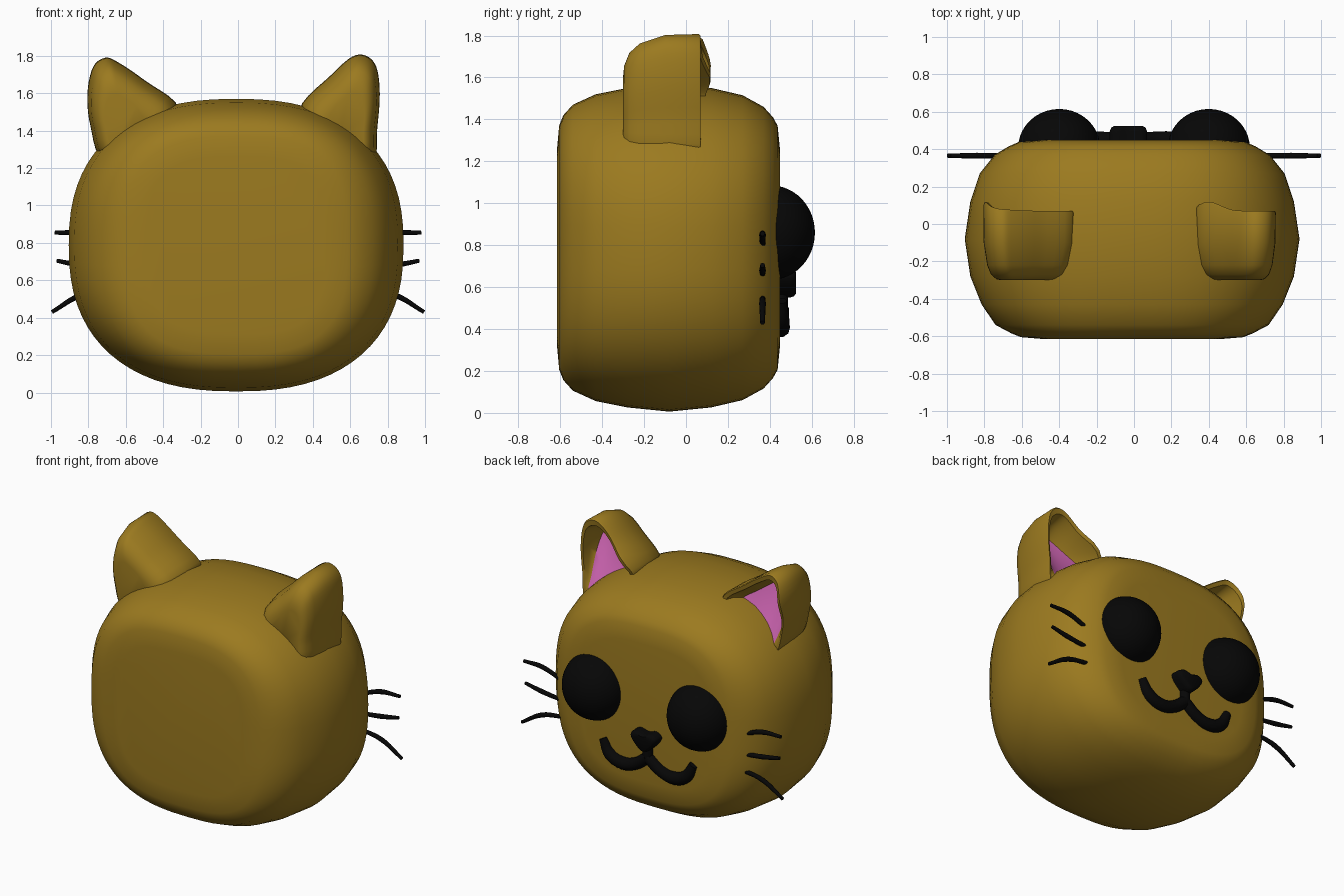
import bpy, bmesh, math
from mathutils import Vector

if "Cube" in bpy.data.objects:
    bpy.data.objects.remove(bpy.data.objects["Cube"])


def material(name, rgb):
    m = bpy.data.materials.new(name)
    m.diffuse_color = (*rgb, 1)
    m.use_nodes = True
    m.node_tree.nodes["Principled BSDF"].inputs["Base Color"].default_value = m.diffuse_color
    return m


GOLD = material("gold fur", (0.33, 0.195, 0.014))
PINK = material("pink", (0.62, 0.13, 0.45))
BLACK = material("black", (0.002, 0.002, 0.002))


def finish(ob, angle=50):
    bpy.ops.object.select_all(action='DESELECT')
    ob.select_set(True)
    bpy.context.view_layer.objects.active = ob
    bpy.ops.object.shade_smooth_by_angle(angle=math.radians(angle))


def loft(name, rings, mats, pink_from=None):
    """Skin a list of equal-length rings and cap both ends."""
    bm = bmesh.new()
    vs = [[bm.verts.new(p) for p in r] for r in rings]
    n = len(vs[0])
    bm.faces.new(vs[0])
    for k, (a, b) in enumerate(zip(vs, vs[1:])):
        for i in range(n):
            f = bm.faces.new((a[i], a[(i + 1) % n], b[(i + 1) % n], b[i]))
            if pink_from is not None and k >= pink_from:
                f.material_index = 1
    cap = bm.faces.new(vs[-1])
    if pink_from is not None:
        cap.material_index = 1
    bmesh.ops.recalc_face_normals(bm, faces=bm.faces)
    me = bpy.data.meshes.new(name)
    bm.to_mesh(me)
    bm.free()
    for m in mats:
        me.materials.append(m)
    ob = bpy.data.objects.new(name, me)
    bpy.context.collection.objects.link(ob)
    finish(ob)
    return ob


def smooth_loop(pts, steps=5):
    """Closed Catmull-Rom loop through 2D points."""
    p = [Vector(q) for q in pts]
    n, out = len(p), []
    for i in range(n):
        a, b, c, d = p[i - 1], p[i], p[(i + 1) % n], p[(i + 2) % n]
        for s in range(steps):
            t = s / steps
            out.append(0.5 * (2 * b + (c - a) * t + (2 * a - 5 * b + 4 * c - d) * t ** 2
                              + (3 * b - a - 3 * c + d) * t ** 3))
    return out


def tube(name, pts, radii, r):
    cu = bpy.data.curves.new(name, 'CURVE')
    cu.dimensions = '3D'
    cu.bevel_depth = r
    cu.bevel_resolution = 3
    cu.use_fill_caps = True
    cu.resolution_u = 6
    sp = cu.splines.new('BEZIER')
    sp.bezier_points.add(len(pts) - 1)
    for bp, co, rad in zip(sp.bezier_points, pts, radii):
        bp.co, bp.radius = co, rad
        bp.handle_left_type = bp.handle_right_type = 'AUTO'
    cu.materials.append(BLACK)
    ob = bpy.data.objects.new(name, cu)
    bpy.context.collection.objects.link(ob)
    bpy.ops.object.select_all(action='DESELECT')
    ob.select_set(True)
    bpy.context.view_layer.objects.active = ob
    bpy.ops.object.convert(target='MESH')
    finish(bpy.context.object)


# Head: superellipse slices along y, inset more and squarer towards both flat ends
def head_ring(y, dx, dz, n=72):
    ring = []
    e = 2 / (2.4 + 2.6 * dz)
    for i in range(n):
        c, s = math.cos(math.tau * i / n), math.sin(math.tau * i / n)
        ring.append((-0.01 + (0.895 - dx) * math.copysign(abs(c) ** e, c), y,
                     0.788 + (0.782 - dz) * math.copysign(abs(s) ** e, s)))
    return ring


slices = [(-.615, .42, .31), (-.605, .30, .2), (-.585, .25, .15), (-.54, .165, .1), (-.43, .09, .05),
          (-.28, .03, .02), (-.08, 0, 0), (.12, .03, .02), (.27, .08, .055), (.37, .16, .11),
          (.415, .235, .16), (.437, .285, .2), (.448, .4, .31)]
loft("head", [head_ring(*s) for s in slices], [GOLD])


# Ears: rounded cups opening towards the face, tilted pink dish inside
def ear(name, outline, base, bump):
    prof = smooth_loop(outline)
    base = Vector(base)

    def ring(y, s, b=0, tilt=0):
        r = []
        for p in prof:
            q = base + (p - base) * s
            w = b * math.exp(-((p - Vector(bump)).length / 0.12) ** 2)
            r.append((q.x, y + w - tilt * (q.y - 1.45), q.y))
        return r
    loft(name, [ring(-.3, .55), ring(-.295, .66), ring(-.27, .8), ring(-.22, .9), ring(-.1, .99),
                ring(.06, 1, .05), ring(.07, .98, .05), ring(.065, .9, .05), ring(.03, .84, 0, .25),
                ring(0, .74, 0, .5), ring(-.015, .5, 0, .55), ring(-.02, .2, 0, .55)], [GOLD, PINK], 9)


ear("ear_right", [(.33, 1.51), (.5, 1.70), (.61, 1.795), (.685, 1.80), (.74, 1.74),
                  (.758, 1.6), (.745, 1.42), (.715, 1.23), (.5, 1.36)], (.58, 1.36), (.4, 1.6))
ear("ear_left", [(-.32, 1.52), (-.5, 1.67), (-.64, 1.765), (-.71, 1.79), (-.775, 1.74),
                 (-.805, 1.6), (-.79, 1.43), (-.72, 1.25), (-.5, 1.36)], (-.6, 1.36), (-.78, 1.65))

# Eyes
for name, x in (("eye_right", .4), ("eye_left", -.4)):
    bpy.ops.mesh.primitive_uv_sphere_add(segments=40, ring_count=24, radius=1, location=(x, .405, .86))
    eye = bpy.context.object
    eye.name = name
    eye.scale = (.22, .21, .225)
    eye.data.materials.append(BLACK)
    finish(eye)

# Nose: rounded triangle pad
nose = smooth_loop([(-.13, .655), (-.09, .685), (-.03, .672), (.03, .685), (.07, .655),
                    (.04, .6), (-.03, .55), (-.1, .6)], 4)
mid = Vector((-.03, .63))
nose_rings = []
for y, s in ((.4, 1), (.495, 1), (.515, .92), (.525, .75)):
    scaled = [mid + (p - mid) * s for p in nose]
    nose_rings.append([(q.x, y, q.y) for q in scaled])
loft("nose", nose_rings, [BLACK])

# Mouth: two mirrored hooks joined by a stem
for side, name in ((1, "mouth_right"), (-1, "mouth_left")):
    path = [(0, .495), (.1, .425), (.2, .405), (.29, .44), (.345, .535)]
    tube(name, [(-.03 + side * x, .452, z) for x, z in path], (1, 1, 1.1, 1.05, .7), .04)
tube("mouth_stem", [(-.03, .455, .6), (-.03, .455, .48)], (1, 1), .034)

# Whiskers: tapered, three on each side
whiskers = [((.67, .79), (.84, .85), (.98, .855)), ((.67, .66), (.84, .68), (.97, .705)),
            ((.67, .55), (.84, .52), (.995, .43))]
for side, word in ((1, "right"), (-1, "left")):
    for i, pts in enumerate(whiskers):
        tube(f"whisker_{word}_{i + 1}", [(side * x, .365, z) for x, z in pts], (.8, 1, .7), .016)
